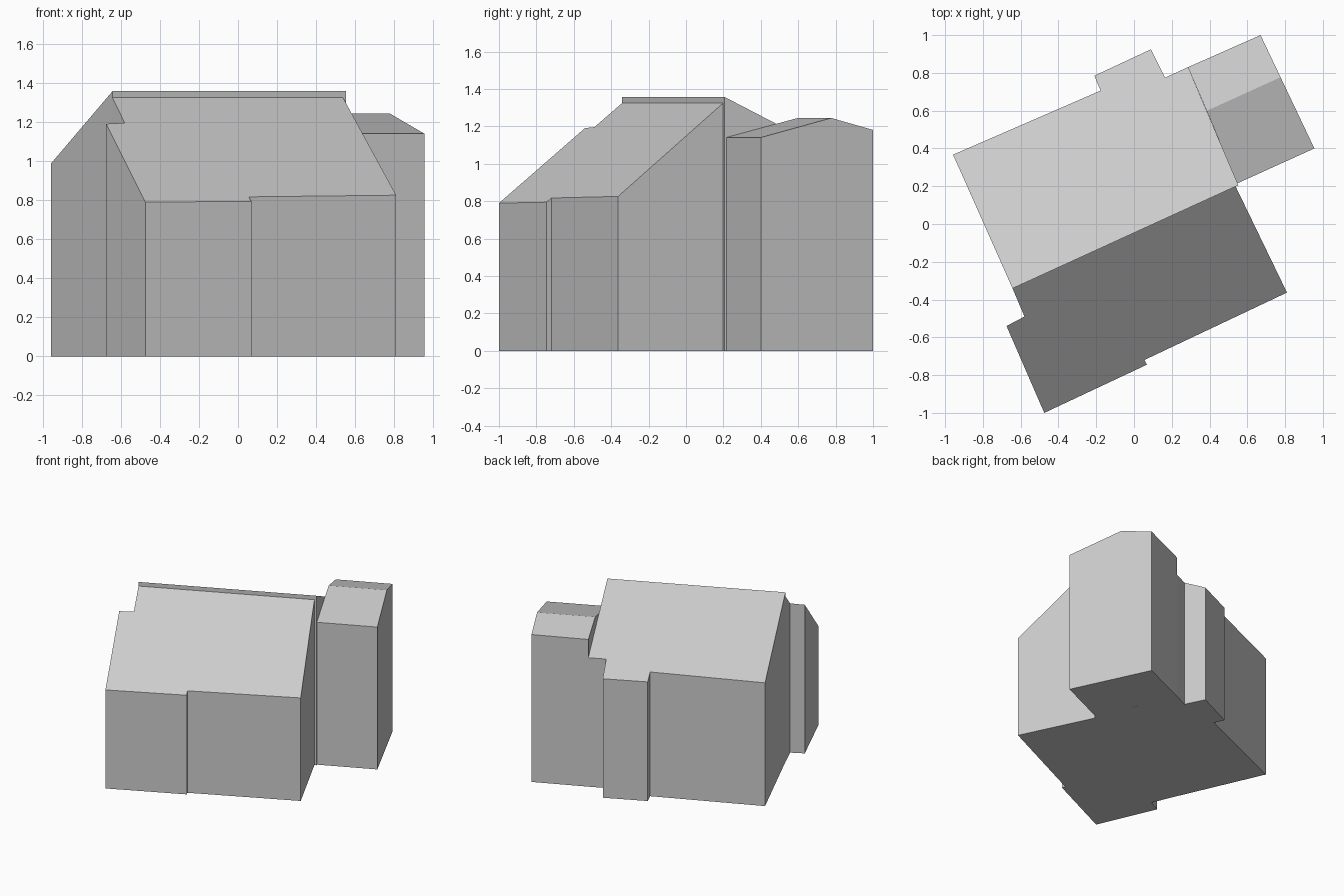
import bpy
import bmesh
from mathutils import Vector

cube = bpy.data.objects.get("Cube")
if cube:
    bpy.data.objects.remove(cube, do_unlink=True)

# One plain grey for the whole building
grey = bpy.data.materials.new("plain grey")
grey.use_nodes = True
colour = (0.6, 0.6, 0.6, 1)
grey.diffuse_color = colour
grey.node_tree.nodes["Principled BSDF"].inputs["Base Color"].default_value = colour

# Ridge lines run along the building, which is turned on its plot
RIDGE_START = Vector((-0.643, -0.341))
RIDGE_END = Vector((0.538, 0.199))
along = (RIDGE_END - RIDGE_START).normalized()
across = Vector((-along.y, along.x))


def slope(origin, ridge_height, front_pitch, back_pitch):
    """Roof height at a plan point, falling away on both sides of a ridge."""
    def height(point):
        d = (point - origin).dot(across)
        return ridge_height - (back_pitch * d if d > 0 else -front_pitch * d)
    return height


def block(name, outline, height, ridge=None):
    """Raise walls on a plan outline up to a sloping roof."""
    bm = bmesh.new()
    points = [Vector(p) for p in outline]
    base = [bm.verts.new((p.x, p.y, 0)) for p in points]
    top = [bm.verts.new((p.x, p.y, height(p))) for p in points]
    bm.faces.new(base[::-1])
    for i in range(len(points)):
        j = (i + 1) % len(points)
        bm.faces.new((base[i], base[j], top[j], top[i]))
    if ridge:
        a, b = ridge
        bm.faces.new(top[a:b + 1])
        bm.faces.new(top[b:] + top[:a + 1])
    else:
        bm.faces.new(top)
    bmesh.ops.recalc_face_normals(bm, faces=bm.faces)
    mesh = bpy.data.meshes.new(name)
    bm.to_mesh(mesh)
    bm.free()
    mesh.materials.append(grey)
    obj = bpy.data.objects.new(name, mesh)
    bpy.context.collection.objects.link(obj)
    return obj


# Front half with the steep roof, stepped at the front and the right end
block("front_half",
      [RIDGE_START, (-0.58, -0.49), (-0.675, -0.54), (-0.475, -1.0),
       (0.068, -0.745), (0.055, -0.72), (0.81, -0.363), RIDGE_END],
      slope(RIDGE_START, 1.325, 0.8, 0.0))

# Back half with the shallow roof and a projecting bay
block("back_half",
      [RIDGE_START, RIDGE_END, (0.553, 0.205), (0.285, 0.83),
       (0.165, 0.775), (0.09, 0.925), (-0.21, 0.785), (-0.177, 0.706),
       (-0.958, 0.367)],
      slope(RIDGE_START, 1.358, 0.0, 0.478))

# Side wing with its own low ridge
block("side_wing",
      [(0.547, 0.215), (0.955, 0.40), (0.776, 0.777), (0.67, 1.0),
       (0.285, 0.83), (0.385, 0.599)],
      slope(Vector((0.385, 0.599)), 1.245, 0.25, 0.26),
      ridge=(2, 5))
